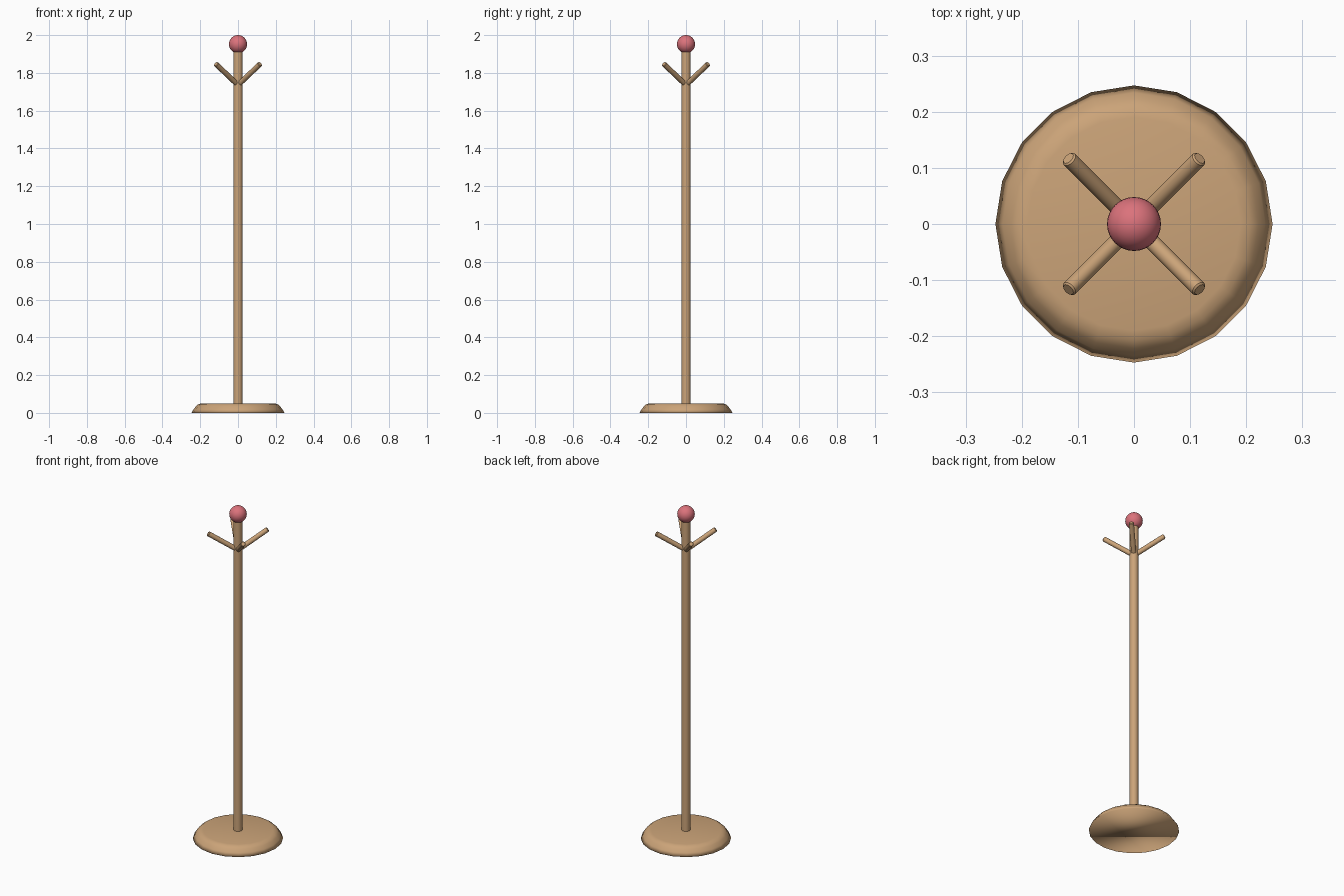
import bpy, bmesh, math
from mathutils import Vector

cube = bpy.data.objects.get("Cube")
if cube:
    bpy.data.objects.remove(cube, do_unlink=True)


def material(name, color):
    mat = bpy.data.materials.new(name)
    mat.use_nodes = True
    mat.diffuse_color = (*color, 1)
    mat.node_tree.nodes["Principled BSDF"].inputs["Base Color"].default_value = (*color, 1)
    return mat


wood = material("light_wood", (0.60, 0.37, 0.19))
pink = material("rose_pink", (0.71, 0.17, 0.20))


def finish(name, bm, mat):
    bmesh.ops.recalc_face_normals(bm, faces=bm.faces)
    for face in bm.faces:
        face.smooth = True
    mesh = bpy.data.meshes.new(name)
    bm.to_mesh(mesh)
    bm.free()
    mesh.materials.append(mat)
    obj = bpy.data.objects.new(name, mesh)
    bpy.context.scene.collection.objects.link(obj)
    return obj


def lathe(name, profile, sides, mat):
    """Stack rings of (radius, height) and cap both ends."""
    bm = bmesh.new()
    rings = []
    for r, z in profile:
        angles = [math.tau * i / sides for i in range(sides)]
        rings.append([bm.verts.new((r * math.cos(a), r * math.sin(a), z)) for a in angles])
    for low, high in zip(rings, rings[1:]):
        for i in range(sides):
            j = (i + 1) % sides
            bm.faces.new((low[i], low[j], high[j], high[i]))
    bm.faces.new(rings[0][::-1])
    bm.faces.new(rings[-1])
    return finish(name, bm, mat)


def keep_sharp(obj):
    bpy.ops.object.select_all(action="DESELECT")
    obj.select_set(True)
    bpy.context.view_layer.objects.active = obj
    bpy.ops.object.shade_smooth_by_angle(angle=math.radians(40))


# Round foot with a softened upper rim
lathe("base", [(0.247, 0), (0.234, 0.02), (0.222, 0.037), (0.208, 0.047), (0.19, 0.051)], 20, wood)

# Upright pole
keep_sharp(lathe("pole", [(0.024, 0.04), (0.024, 1.93)], 20, wood))

# Four pegs slanting up along the diagonals
for side, sx in (("left", 1), ("right", -1)):
    for end, sy in (("front", -1), ("back", 1)):
        start = Vector((sx * 0.008, sy * 0.008, 1.743))
        direction = Vector((sx * 0.117, sy * 0.117, 1.847)) - start
        length = direction.length
        peg = lathe(f"peg_{end}_{side}",
                    [(0.014, 0), (0.014, length - 0.003), (0.011, length)], 16, wood)
        peg.location = start
        peg.rotation_euler = direction.to_track_quat("Z", "Y").to_euler()
        keep_sharp(peg)

# Ball finial
ball = bmesh.new()
bmesh.ops.create_uvsphere(ball, u_segments=32, v_segments=16, radius=0.048)
finish("finial", ball, pink).location.z = 1.952
